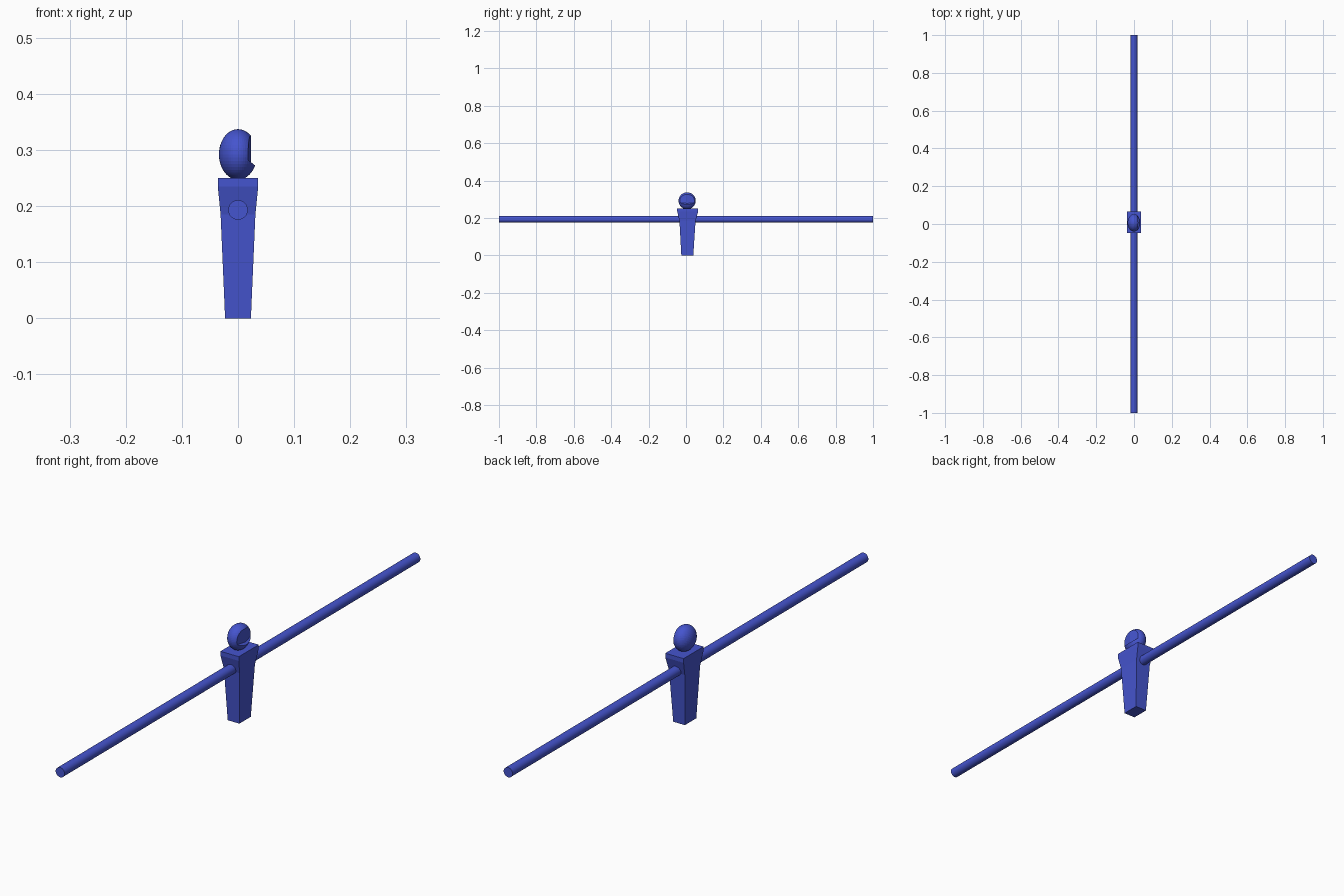
import bpy, bmesh, math

if "Cube" in bpy.data.objects:
    bpy.data.objects.remove(bpy.data.objects["Cube"])

blue = bpy.data.materials.new("blue_plastic")
blue.diffuse_color = (0.06, 0.09, 0.62, 1)
blue.use_nodes = True
blue.node_tree.nodes["Principled BSDF"].inputs["Base Color"].default_value = blue.diffuse_color


def make(name, bm):
    bmesh.ops.recalc_face_normals(bm, faces=bm.faces)
    mesh = bpy.data.meshes.new(name)
    bm.to_mesh(mesh)
    bm.free()
    obj = bpy.data.objects.new(name, mesh)
    bpy.context.collection.objects.link(obj)
    mesh.materials.append(blue)
    return obj


def loft(name, rings):
    bm = bmesh.new()
    rows = [[bm.verts.new(p) for p in ring] for ring in rings]
    n = len(rows[0])
    for a, b in zip(rows, rows[1:]):
        for i in range(n):
            j = (i + 1) % n
            bm.faces.new((a[i], a[j], b[j], b[i]))
    bm.faces.new(rows[0])
    bm.faces.new(rows[-1])
    return make(name, bm)


# Tapered body: height, half width x, front y, back y
sections = [(0, .023, -.025, .039), (.185, .031, -.035, .051),
            (.235, .036, -.047, .065), (.25, .036, -.047, .065)]
loft("body", [[(-x, y0, z), (x, y0, z), (x, y1, z), (-x, y1, z)]
              for z, x, y0, y1 in sections])

# Long rod through the chest
bpy.ops.mesh.primitive_cylinder_add(vertices=32, radius=.0175, depth=2,
                                    location=(0, 0, .193), rotation=(math.pi / 2, 0, 0))
rod = bpy.context.object
rod.name = "rod"
rod.data.materials.append(blue)
bpy.ops.object.shade_smooth_by_angle(angle=math.radians(30))

# Egg-shaped head
cy = .006
bm = bmesh.new()
bmesh.ops.create_uvsphere(bm, u_segments=48, v_segments=24, radius=1)
for v in bm.verts:
    v.co = (v.co.x * .034, v.co.y * .046 + cy, v.co.z * .045 + .292)
head = make("head", bm)

# Face cutter: shallow vertical ridge above a sloping chin ledge
outline = [(.014, -.07), (.023, 0), (.014, .07), (.08, .07), (.08, -.07)]
cutter = loft("face_cutter", [
    [(x, y + cy, .279 - .8 * (x - .022) if z < .3 else z) for x, y in outline]
    for z in (.27, .36)])
cutter.hide_render = True
cutter.hide_viewport = True
cut = head.modifiers.new("face_cut", 'BOOLEAN')
cut.operation = 'DIFFERENCE'
cut.solver = 'EXACT'
cut.object = cutter
